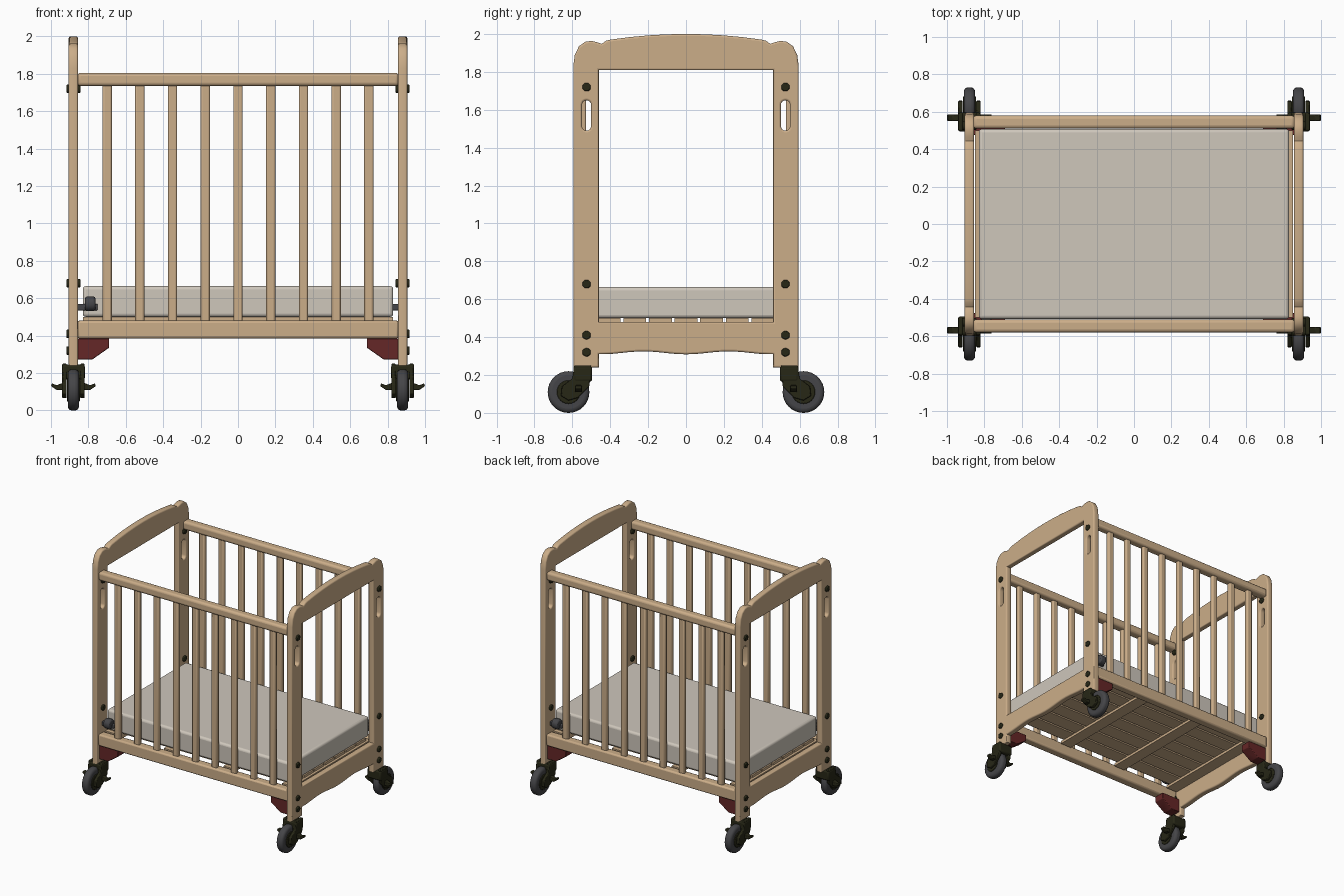
import bpy, bmesh, math
from mathutils import Matrix, Vector

if "Cube" in bpy.data.objects:
    bpy.data.objects.remove(bpy.data.objects["Cube"], do_unlink=True)


def material(name, rgb):
    m = bpy.data.materials.new(name)
    m.use_nodes = True
    m.diffuse_color = (*rgb, 1)
    m.node_tree.nodes["Principled BSDF"].inputs["Base Color"].default_value = (*rgb, 1)
    return m


WOOD = material("light maple wood", (0.60, 0.42, 0.25))
FABRIC = material("off white vinyl", (0.62, 0.57, 0.50))
RED = material("dark red metal", (0.13, 0.02, 0.02))
BLACK = material("blackened metal", (0.02, 0.02, 0.008))
RUBBER = material("dark grey rubber", (0.06, 0.06, 0.065))
SIDES = (-1, 1)
CORNERS = [(sx, sy) for sx in SIDES for sy in SIDES]


def smooth(obj):
    bpy.ops.object.select_all(action="DESELECT")
    obj.select_set(True)
    bpy.context.view_layer.objects.active = obj
    bpy.ops.object.shade_smooth_by_angle(angle=math.radians(35))


def finish(name, bm, mat, bevel=0.0, segments=2):
    bmesh.ops.recalc_face_normals(bm, faces=bm.faces)
    me = bpy.data.meshes.new(name)
    bm.to_mesh(me)
    bm.free()
    me.materials.append(mat)
    obj = bpy.data.objects.new(name, me)
    bpy.context.collection.objects.link(obj)
    if bevel:
        mod = obj.modifiers.new("Rounded edges", "BEVEL")
        mod.width, mod.segments = bevel, segments
        mod.limit_method = "ANGLE"
    smooth(obj)
    return obj


def box(name, x, y, z, mat, bevel=0.0, segments=2):
    """Box from three (low, high) ranges."""
    bm = bmesh.new()
    bmesh.ops.create_cube(bm, size=1)
    for v in bm.verts:
        v.co = Vector([(a + b) / 2 + c * abs(b - a) for c, (a, b) in zip(v.co, (x, y, z))])
    return finish(name, bm, mat, bevel, segments)


def disc(name, center, radius, depth, mat, bevel=0.0, sides=24, segments=2):
    """Cylinder whose axis lies along x."""
    bm = bmesh.new()
    turn = Matrix.Translation(center) @ Matrix.Rotation(math.pi / 2, 4, "Y")
    bmesh.ops.create_cone(bm, cap_ends=True, segments=sides, radius1=radius,
                          radius2=radius, depth=depth, matrix=turn)
    return finish(name, bm, mat, bevel, segments)


def prism(name, points, place, lo, hi, mat, bevel=0.0):
    """Extrude a 2D profile between lo and hi; place maps (u, v, depth) to 3D."""
    bm = bmesh.new()
    rings = [[bm.verts.new(place(u, v, d)) for u, v in points] for d in (lo, hi)]
    for ring in rings:
        bm.faces.new(ring)
    n = len(points)
    for i in range(n):
        j = (i + 1) % n
        bm.faces.new((rings[0][i], rings[0][j], rings[1][j], rings[1][i]))
    return finish(name, bm, mat, bevel)


def mirrored(half):
    return half + [(-y, z) for y, z in reversed(half) if abs(y) > 1e-6]


# Arched end frames: filled outline with an opening and two grip slots
half = [(-0.46, 0.24), (-0.595, 0.24), (-0.595, 1.83), (-0.587, 1.89), (-0.565, 1.935),
        (-0.53, 1.96), (-0.495, 1.963), (-0.465, 1.955), (-0.445, 1.948), (-0.42, 1.965)]
half += [(y, 2.0 - 0.03 * (y / 0.4) ** 2) for y in (-0.4, -0.3, -0.2, -0.1, 0)]
outline = mirrored(half)
# Scalloped lower edge of the bottom rail
outline += [(0.46, 0.31)]
outline += [(y / 20, 0.317 - 0.008 * math.cos(y / 20 * math.pi / 0.225))
            for y in range(8, -9, -1)]
outline += [(-0.46, 0.31)]
opening = [(-0.46, 0.48), (0.46, 0.48), (0.46, 1.81), (-0.46, 1.81)]


def slot(cy, z0, z1, r):
    ring = [math.pi * i / 8 for i in range(9)]
    return ([(cy + r * math.cos(a), z1 - r + r * math.sin(a)) for a in ring] +
            [(cy - r * math.cos(a), z0 + r - r * math.sin(a)) for a in ring])


for sx in SIDES:
    curve = bpy.data.curves.new("end_frame", "CURVE")
    curve.dimensions, curve.fill_mode = "2D", "BOTH"
    curve.extrude, curve.bevel_depth, curve.bevel_resolution = 0.015, 0.01, 2
    curve.offset = -0.01
    for pts in (outline, opening, slot(-0.525, 1.49, 1.65, 0.024), slot(0.525, 1.49, 1.65, 0.024)):
        spline = curve.splines.new("POLY")
        spline.points.add(len(pts) - 1)
        for p, (y, z) in zip(spline.points, pts):
            p.co = (y, z, 0, 1)
        spline.use_cyclic_u = True
    curve.materials.append(WOOD)
    frame = bpy.data.objects.new("end_frame", curve)
    bpy.context.collection.objects.link(frame)
    frame.location.x = sx * 0.88
    frame.rotation_euler = (math.pi / 2, 0, math.pi / 2)
    bpy.ops.object.select_all(action="DESELECT")
    frame.select_set(True)
    bpy.context.view_layer.objects.active = frame
    bpy.ops.object.convert(target="MESH")
    smooth(frame)

# Long side gates: two rails and nine spindles each
for sy in SIDES:
    y = sorted((sy * 0.51, sy * 0.58))
    box("top_rail", (-0.86, 0.86), y, (1.735, 1.805), WOOD, 0.018, 3)
    box("bottom_rail", (-0.86, 0.86), y, (0.385, 0.48), WOOD, 0.012)
    for i in range(-4, 5):
        x = i * 0.175
        box("spindle", (x - 0.025, x + 0.025), (sy * 0.545 - 0.018, sy * 0.545 + 0.018),
            (0.47, 1.745), WOOD, 0.01)

# Mattress on a slatted deck
box("mattress", (-0.83, 0.83), (-0.508, 0.508), (0.5, 0.665), FABRIC, 0.018, 3)
for i in range(7):
    y = (i - 3) * 0.135
    box("deck_slat", (-0.83, 0.83), (y - 0.06, y + 0.06), (0.478, 0.5), WOOD)
for x in (-0.8, -0.27, 0.27, 0.8):
    box("deck_crossbar", (x - 0.05, x + 0.05), (-0.5, 0.5), (0.458, 0.48), WOOD)

# Gate latch knobs on two opposite corners
for s in SIDES:
    box("latch_arm", sorted((s * 0.75, s * 0.86)), sorted((s * 0.51, s * 0.535)),
        (0.535, 0.57), RUBBER, 0.006)
    disc("latch_knob", (s * 0.79, s * 0.54, 0.57), 0.04, 0.055, RUBBER, 0.01, 12)

# Hardware and casters at each corner
caster_profile = [(0.50, 0.25), (0.59, 0.25), (0.60, 0.18), (0.655, 0.14), (0.66, 0.09),
                  (0.62, 0.065), (0.57, 0.08), (0.51, 0.14)]
bracket_profile = [(0.86, 0.385), (0.69, 0.385), (0.69, 0.335), (0.78, 0.272), (0.86, 0.272)]
for sx, sy in CORNERS:
    for z in (0.32, 0.41, 0.68, 1.72):
        disc("frame_bolt", (sx * 0.88, sy * 0.525, z), 0.023, 0.076, BLACK, 0.006, 12)
    prism("corner_bracket", bracket_profile, lambda u, v, d: (sx * u, sy * d, v),
          0.475, 0.565, RED, 0.004)
    disc("caster_wheel", (sx * 0.88, sy * 0.62, 0.11), 0.11, 0.06, RUBBER, 0.022, 32, 4)
    disc("wheel_hub", (sx * 0.88, sy * 0.62, 0.11), 0.062, 0.07, BLACK, 0.004)
    box("caster_housing", (sx * 0.88 - 0.062, sx * 0.88 + 0.062),
        sorted((sy * 0.495, sy * 0.595)), (0.165, 0.245), BLACK, 0.012)
    for side in SIDES:
        prism("caster_cheek", caster_profile,
              lambda u, v, d: (sx * 0.88 + side * d, sy * u, v), 0.036, 0.06, BLACK, 0.005)
        # Brake pedal arm with an upturned tip
        prism("brake_pedal", [(0.05, 0.11), (0.05, 0.15), (0.09, 0.135), (0.115, 0.145),
                              (0.12, 0.13), (0.09, 0.11)],
              lambda u, v, d: (sx * 0.88 + side * u, sy * d, v), 0.55, 0.585, BLACK, 0.004)
